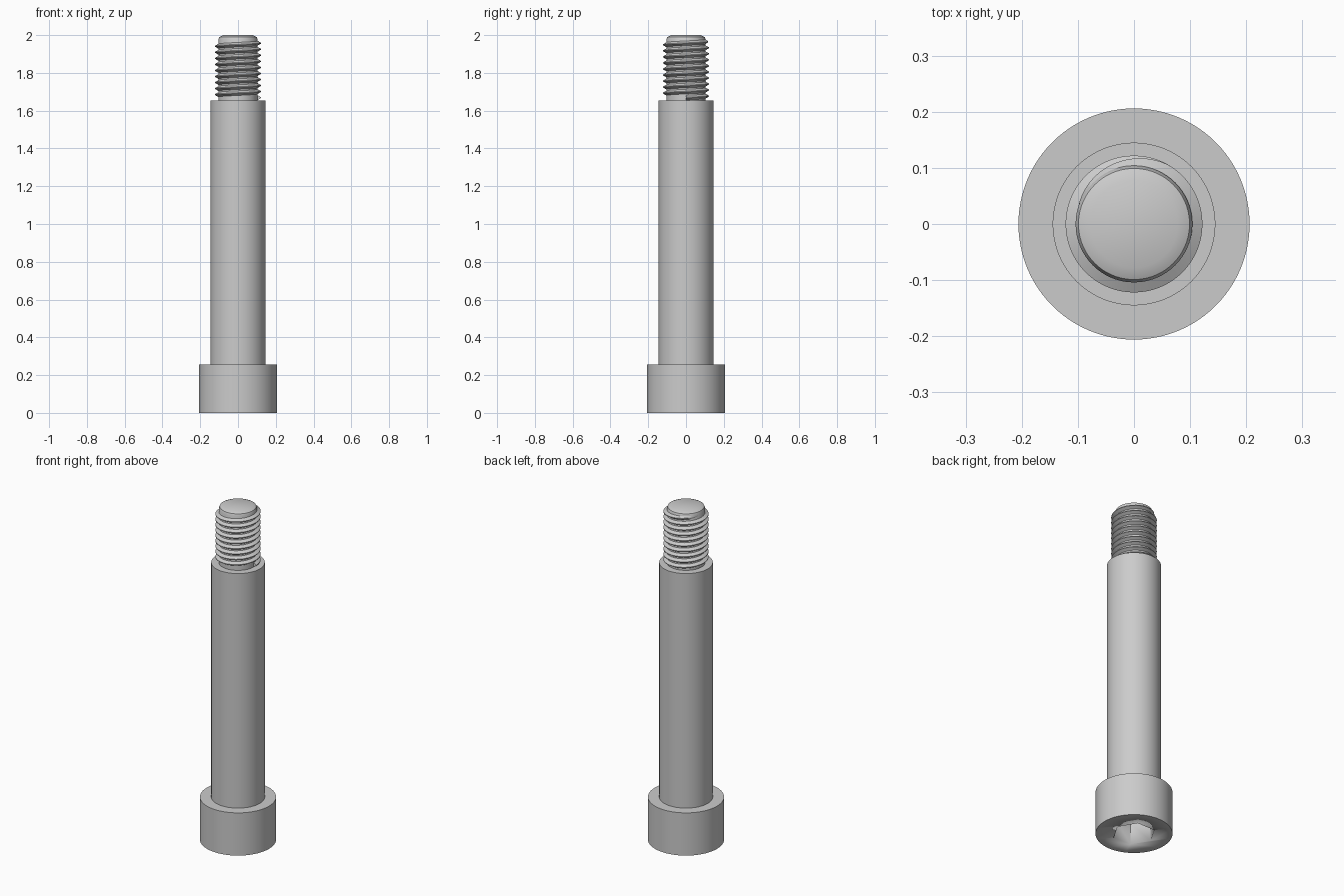
import bpy, bmesh
from math import pi, cos, sin, radians

cube = bpy.data.objects.get("Cube")
if cube:
    bpy.data.objects.remove(cube, do_unlink=True)

steel = bpy.data.materials.new("grey_steel")
steel.use_nodes = True
GREY = (0.6, 0.6, 0.6, 1)
steel.diffuse_color = GREY
steel.node_tree.nodes["Principled BSDF"].inputs["Base Color"].default_value = GREY

SEGMENTS = 96
HEAD_R, HEAD_TOP = 0.206, 0.255
SHANK_R, SHANK_TOP = 0.145, 1.655
CORE_R, CREST_R = 0.104, 0.122


def finish(name, bm, angle=30):
    """Turn a bmesh into a smooth-shaded object with sharp edges kept."""
    bmesh.ops.recalc_face_normals(bm, faces=bm.faces)
    mesh = bpy.data.meshes.new(name)
    bm.to_mesh(mesh)
    bm.free()
    mesh.materials.append(steel)
    obj = bpy.data.objects.new(name, mesh)
    bpy.context.collection.objects.link(obj)
    bpy.ops.object.select_all(action="DESELECT")
    obj.select_set(True)
    bpy.context.view_layer.objects.active = obj
    bpy.ops.object.shade_smooth_by_angle(angle=radians(angle))
    return obj


def turned(name, profile, sides=SEGMENTS):
    """Closed solid of revolution from (radius, height) points."""
    bm = bmesh.new()
    rings = [[bm.verts.new((r * cos(2 * pi * i / sides), r * sin(2 * pi * i / sides), z))
              for i in range(sides)] for r, z in profile]
    for low, high in zip(rings, rings[1:]):
        for i in range(sides):
            j = (i + 1) % sides
            bm.faces.new((low[i], low[j], high[j], high[i]))
    bm.faces.new(rings[0])
    bm.faces.new(rings[-1])
    return finish(name, bm)


# Cylindrical head with a hexagonal socket sunk into its underside
head = turned("head", [(HEAD_R, 0), (HEAD_R, HEAD_TOP)])
cutter = turned("socket_cutter", [(0.115, -0.1), (0.115, 0.13)], sides=6)
cutter.hide_render = True
cut = head.modifiers.new("socket", "BOOLEAN")
cut.object = cutter
cut.solver = "EXACT"
bpy.context.view_layer.objects.active = head
bpy.ops.object.modifier_apply(modifier=cut.name)
bpy.data.objects.remove(cutter, do_unlink=True)

# Smooth shoulder
turned("shoulder", [(SHANK_R, HEAD_TOP), (SHANK_R, SHANK_TOP)])

# Threaded core with a chamfered tip
turned("thread_core", [(CORE_R, SHANK_TOP), (CORE_R, 1.978), (0.099, 1.99), (0.078, 2)])

# Right-handed helical ridge, fading into the core at the tip
PITCH, TURNS, STEPS = 0.032, 9.5, 64
bm = bmesh.new()
sections = []
total = int(TURNS * STEPS)
for k in range(total + 1):
    a = 2 * pi * k / STEPS
    fade = min(1, (total - k) / (STEPS / 3))
    inner = CORE_R - 0.003
    crest = inner + (CREST_R - inner) * max(fade, 0.1)
    z = SHANK_TOP + 0.014 + PITCH * k / STEPS
    shape = [(inner, -0.014), (crest, -0.002), (crest, 0.002), (inner, 0.014)]
    sections.append([bm.verts.new((r * cos(a), r * sin(a), z + dz)) for r, dz in shape])
for a, b in zip(sections, sections[1:]):
    for i in range(4):
        j = (i + 1) % 4
        bm.faces.new((a[i], a[j], b[j], b[i]))
bm.faces.new(sections[0])
bm.faces.new(sections[-1])
finish("thread_ridge", bm)
